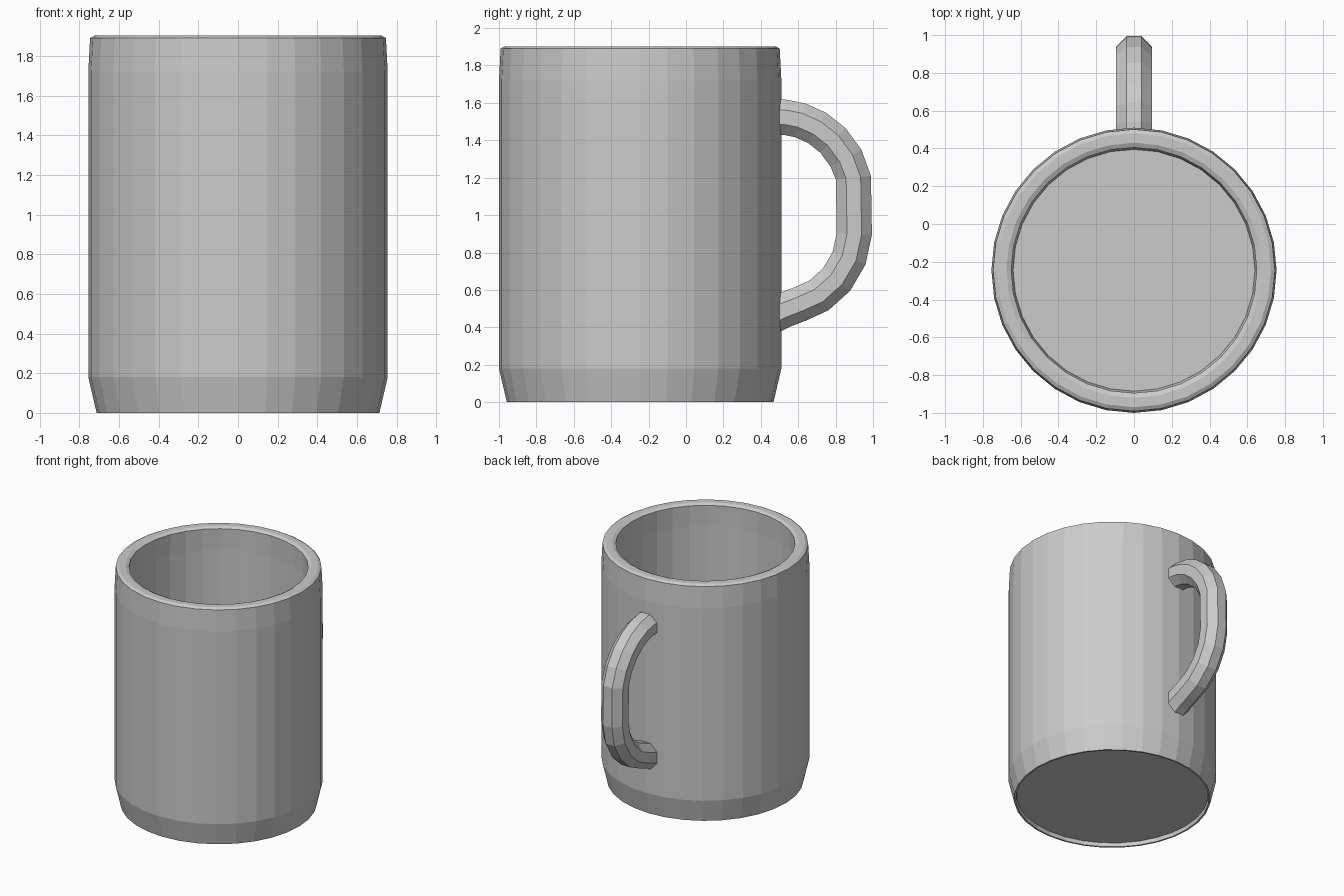
import bpy
import math
from mathutils import Vector

if "Cube" in bpy.data.objects:
    bpy.data.objects.remove(bpy.data.objects["Cube"])

CUP_Y = -0.245


def skin(name, rings, cap):
    """Join equal-sized rings of points with quads, optionally capping both ends."""
    n = len(rings[0])
    verts = [p for ring in rings for p in ring]
    faces = []
    for r in range(len(rings) - 1):
        for i in range(n):
            j = (i + 1) % n
            faces.append((r * n + i, r * n + j, (r + 1) * n + j, (r + 1) * n + i))
    if cap:
        faces.append(tuple(reversed(range(n))))
        faces.append(tuple(range((len(rings) - 1) * n, len(rings) * n)))
    mesh = bpy.data.meshes.new(name)
    mesh.from_pydata(verts, [], faces)
    mesh.update()
    obj = bpy.data.objects.new(name, mesh)
    bpy.context.collection.objects.link(obj)
    return obj


def circle(radius, z, sides=32):
    return [(radius * math.sin(-2 * math.pi * i / sides),
             CUP_Y + radius * math.cos(2 * math.pi * i / sides), z)
            for i in range(sides)]


# Cup: underside recess, tapered foot, wall, domed rim, inside wall and floor
profile = [(0.695, 0.03), (0.70, 0.0), (0.713, 0.0), (0.755, 0.18),
           (0.755, 1.72), (0.746, 1.89), (0.725, 1.902), (0.675, 1.902),
           (0.65, 1.89), (0.655, 1.72), (0.655, 0.18), (0.64, 0.08)]
skin("cup", [circle(r, z) for r, z in profile], True)

# Handle: eight-sided tube swept along a path of (y, z) points
path = [Vector((0, y, z)) for y, z in [
    (0.45, 1.525), (0.53, 1.523), (0.61, 1.507), (0.70, 1.467), (0.785, 1.40),
    (0.855, 1.305), (0.895, 1.20), (0.90, 0.90), (0.872, 0.77), (0.805, 0.655),
    (0.71, 0.57), (0.61, 0.525), (0.52, 0.49), (0.45, 0.455)]]
tube_radius = 0.102
rings = []
for k, point in enumerate(path):
    tangent = (path[min(k + 1, len(path) - 1)] - path[max(k - 1, 0)]).normalized()
    side = Vector((1, 0, 0))
    normal = side.cross(tangent)
    angles = [math.pi / 8 + i * math.pi / 4 for i in range(8)]
    rings.append([point + tube_radius * (side * math.cos(a) + normal * math.sin(a))
                  for a in angles])
skin("handle", rings, True)
